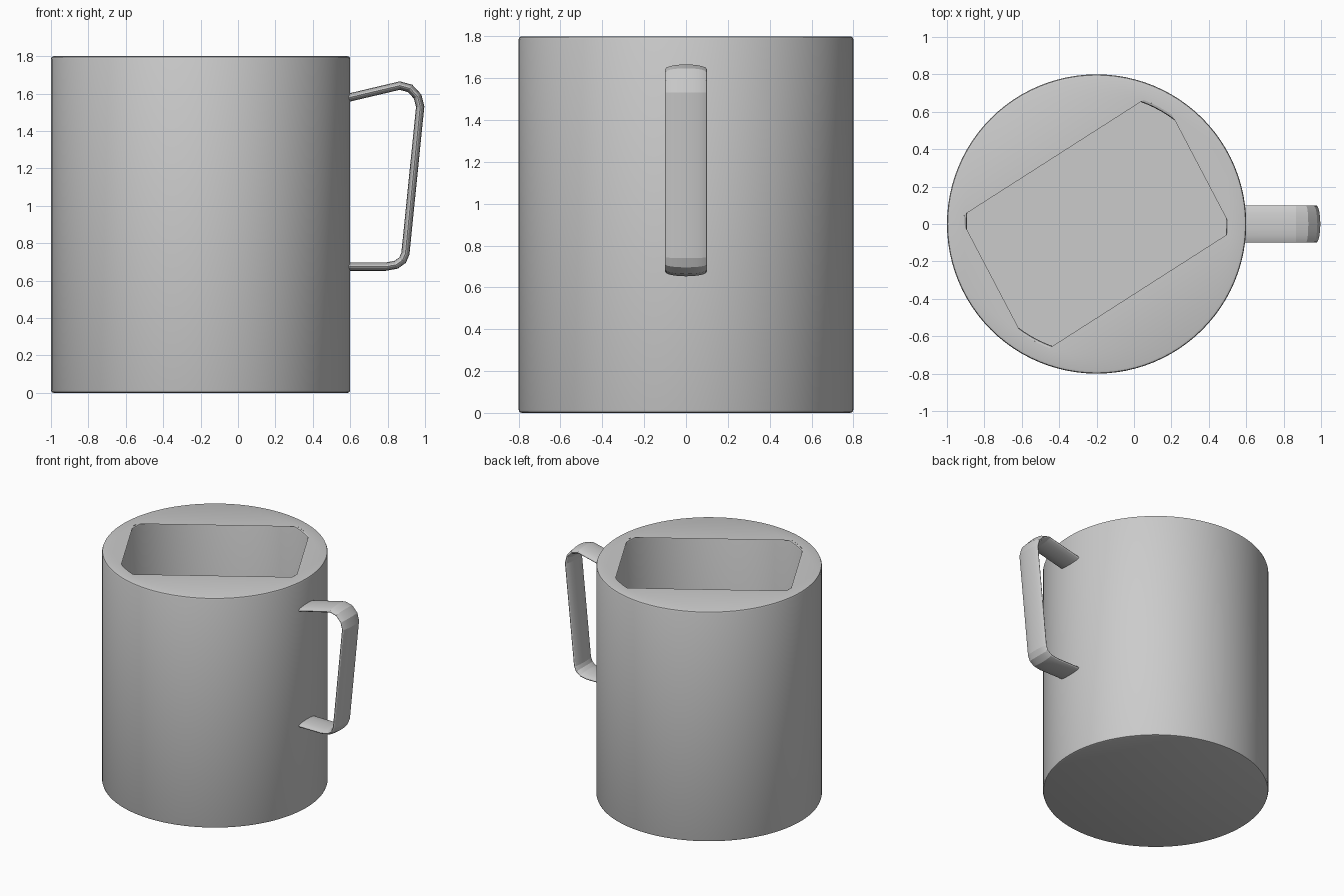
import bpy, bmesh
from math import sin, cos, pi, radians
from mathutils import Vector

if "Cube" in bpy.data.objects:
    bpy.data.objects.remove(bpy.data.objects["Cube"])

CX, SEG = -0.2, 96


def finish(bm, name, angle):
    mesh = bpy.data.meshes.new(name)
    bm.to_mesh(mesh)
    bm.free()
    ob = bpy.data.objects.new(name, mesh)
    bpy.context.collection.objects.link(ob)
    bpy.ops.object.select_all(action='DESELECT')
    ob.select_set(True)
    bpy.context.view_layer.objects.active = ob
    bpy.ops.object.shade_smooth_by_angle(angle=radians(angle))
    return ob


def ring(bm, r, z):
    return [bm.verts.new((CX + r * cos(2 * pi * i / SEG), r * sin(2 * pi * i / SEG), z))
            for i in range(SEG)]


def bridge(bm, a, b):
    n = len(a)
    for i in range(n):
        j = (i + 1) % n
        bm.faces.new((a[i], a[j], b[j], b[i]))


def loop_edges(bm, vs):
    return [bm.edges.get((a, b)) or bm.edges.new((a, b)) for a, b in zip(vs, vs[1:] + vs[:1])]


# outer shell with softened top and bottom edges
bm = bmesh.new()
profile = [(0.785, 0), (0.796, 0.004), (0.8, 0.015), (0.8, 1.785), (0.796, 1.796), (0.785, 1.8)]
rings = [ring(bm, r, z) for r, z in profile]
for a, b in zip(rings, rings[1:]):
    bridge(bm, a, b)
bm.faces.new(rings[0][::-1])

# flat top with chord-sided opening
hole = []
for start, end in ((-4, 0), (55.4, 69.2), (176, 180), (235.4, 249.2)):
    for k in range(5):
        t = radians(start + (end - start) * k / 4)
        hole.append(bm.verts.new((CX + 0.709 * cos(t), 0.709 * sin(t), 1.8)))
edges = loop_edges(bm, rings[-1]) + loop_edges(bm, hole)
bmesh.ops.triangle_fill(bm, edges=edges, use_beauty=True, normal=(0, 0, 1))
bm.normal_update()
for f in bm.faces:
    if f.calc_center_median().z > 1.799 and f.normal.z < 0:
        f.normal_flip()
finish(bm, "mug_body", 50)

# round cavity with a softened rim
bm = bmesh.new()
rings = [ring(bm, r, z) for r, z in
         [(0.709, 1.799), (0.698, 1.795), (0.694, 1.784), (0.694, 0.1)]]
for a, b in zip(rings, rings[1:]):
    bridge(bm, a, b)
bm.faces.new(rings[-1])
finish(bm, "mug_cavity", 50)

# strap handle: flat oval section swept along a path
path = [(0.56, 1.571), (0.865, 1.643), (0.92, 1.628), (0.96, 1.585), (0.974, 1.53),
        (0.895, 0.745), (0.88, 0.71), (0.845, 0.685), (0.79, 0.675), (0.56, 0.675)]
pts = [Vector(p) for p in path]
bm = bmesh.new()
sections = []
for i, p in enumerate(pts):
    d0 = (p - pts[i - 1]).normalized() if i else (pts[1] - p).normalized()
    d1 = (pts[i + 1] - p).normalized() if i < len(pts) - 1 else d0
    tan = (d0 + d1).normalized()
    nrm = Vector((-tan.y, tan.x)) / max(tan.dot(d0), 0.5)
    sec = []
    for k in range(20):
        t = 2 * pi * k / 20
        q = p + nrm * 0.022 * sin(t)
        sec.append(bm.verts.new((q.x, 0.1 * cos(t), q.y)))
    sections.append(sec)
for a, b in zip(sections, sections[1:]):
    bridge(bm, a, b)
bm.faces.new(sections[0][::-1])
bm.faces.new(sections[-1])
bmesh.ops.recalc_face_normals(bm, faces=bm.faces)
finish(bm, "handle", 15)
